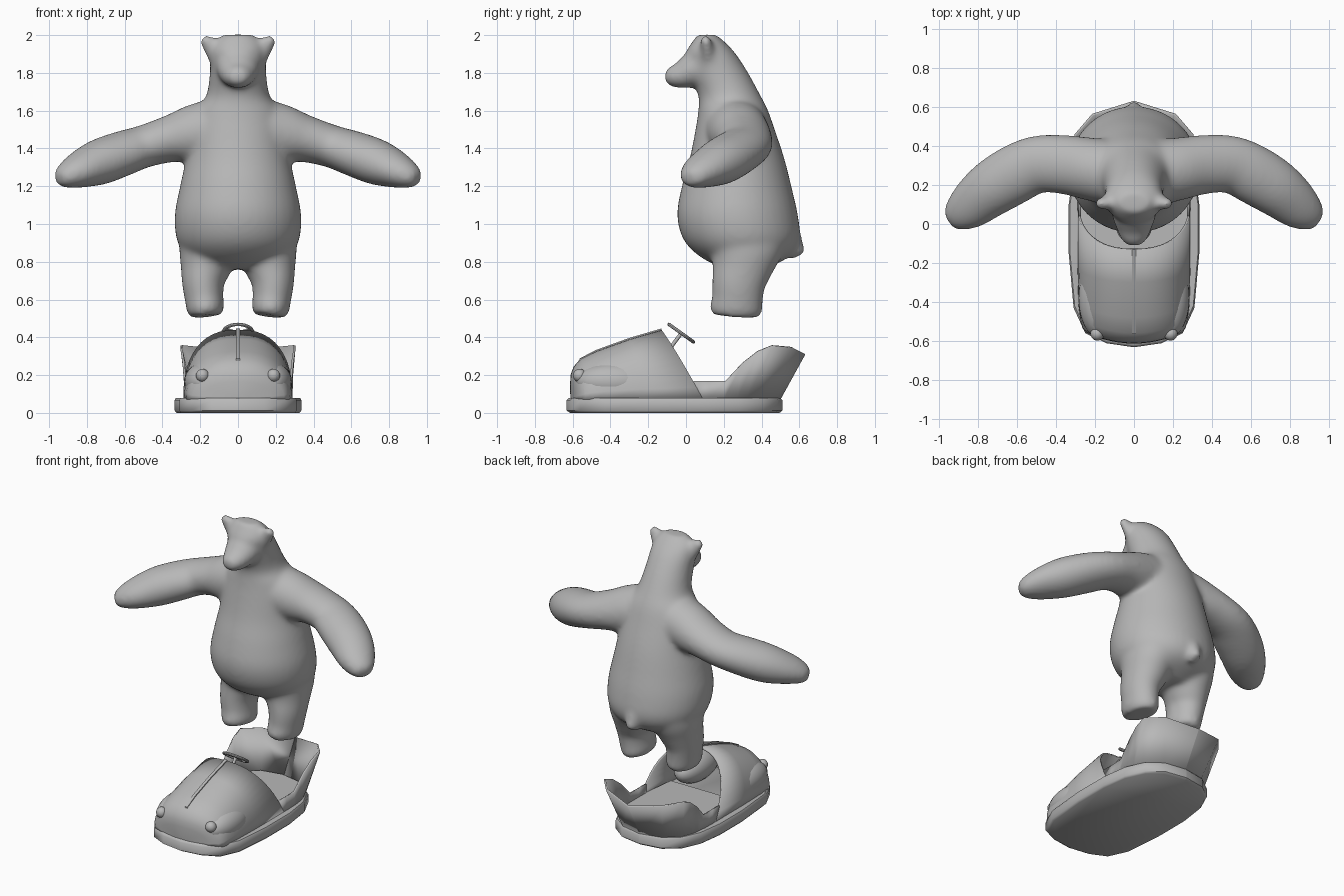
import bpy, bmesh, math
from mathutils import Vector, Matrix

cube = bpy.data.objects.get("Cube")
if cube:
    bpy.data.objects.remove(cube)

grey = bpy.data.materials.new("plain grey")
grey.use_nodes = True
COLOUR = (0.48, 0.48, 0.48, 1)
grey.diffuse_color = COLOUR
grey.node_tree.nodes["Principled BSDF"].inputs["Base Color"].default_value = COLOUR


def finish(bm, name, angle=40):
    bmesh.ops.recalc_face_normals(bm, faces=bm.faces)
    mesh = bpy.data.meshes.new(name)
    bm.to_mesh(mesh)
    bm.free()
    obj = bpy.data.objects.new(name, mesh)
    bpy.context.collection.objects.link(obj)
    mesh.materials.append(grey)
    bpy.ops.object.select_all(action='DESELECT')
    obj.select_set(True)
    bpy.context.view_layer.objects.active = obj
    bpy.ops.object.shade_smooth_by_angle(angle=math.radians(angle))
    return obj


def skin(bm, rings, closed=True, caps=(True, True)):
    """Bridge successive rings of points with quads."""
    rows = [[bm.verts.new(p) for p in ring] for ring in rings]
    n = len(rows[0])
    for a, b in zip(rows, rows[1:]):
        for i in range(n if closed else n - 1):
            j = (i + 1) % n
            bm.faces.new((a[i], a[j], b[j], b[i]))
    for row, cap in ((rows[0], caps[0]), (rows[-1], caps[1])):
        if cap:
            bm.faces.new(row)


def spline(rows, steps=4):
    """Interpolate rows of numbers smoothly."""
    out = []
    for i in range(len(rows) - 1):
        window = [rows[max(i - 1, 0)], rows[i], rows[i + 1], rows[min(i + 2, len(rows) - 1)]]
        for k in range(steps):
            t = k / steps
            out.append([b + t * (c - a + t * (2 * a - 5 * b + 4 * c - d
                        + t * (3 * b - 3 * c + d - a))) / 2 for a, b, c, d in zip(*window)])
    return out + [list(rows[-1])]


def limb(bm, sections, up, n=28, flip=1):
    """Loft ellipses (x, y, z, side radius, up radius) along a path."""
    rows = spline(sections)
    pts = [Vector((flip * r[0], r[1], r[2])) for r in rows]
    rings = []
    for i, row in enumerate(rows):
        t = (pts[min(i + 1, len(pts) - 1)] - pts[max(i - 1, 0)]).normalized()
        side = t.cross(Vector(up)).normalized()
        top = side.cross(t)
        rings.append([pts[i] + side * row[3] * math.cos(k * math.tau / n)
                      + top * row[4] * math.sin(k * math.tau / n) for k in range(n)])
    skin(bm, rings)


def ball(bm, centre, radii):
    m = Matrix.Translation(centre) @ Matrix.Diagonal((*radii, 1))
    bmesh.ops.create_uvsphere(bm, u_segments=24, v_segments=14, radius=1, matrix=m)


def mirrored(half):
    """Complete a half outline across x = 0."""
    return half + [(-p[0], *p[1:]) for p in reversed(half)]


# Bear torso and head: height, front y, back y, half width
bear = bmesh.new()
torso = [(.76, .2, .42, .16), (.83, .07, .55, .27), (.92, -.015, .602, .325),
         (1.05, -.047, .592, .335), (1.2, -.022, .558, .307), (1.35, .02, .52, .275),
         (1.5, .05, .47, .255), (1.6, .065, .435, .225), (1.68, .065, .395, .168),
         (1.8, .02, .33, .15), (1.9, -.002, .265, .147), (1.96, .03, .21, .13),
         (2.002, .06, .16, .08)]
skin(bear, [[(w * math.cos(k * math.tau / 40),
              (f + b) / 2 + (b - f) / 2 * math.sin(k * math.tau / 40), z)
             for k in range(40)] for z, f, b, w in spline(torso)])

# Muzzle and tail
limb(bear, [(0, .14, 1.85, .13, .11), (0, .05, 1.82, .115, .1), (0, -.02, 1.79, .092, .075),
            (0, -.08, 1.78, .066, .054), (0, -.112, 1.778, .035, .03)], (0, 0, 1))
limb(bear, [(0, .47, 1, .12, .12), (0, .55, .91, .07, .065),
            (0, .597, .83, .04, .035)], (1, 0, 0))

for s in (1, -1):
    # Arms
    limb(bear, [(.1, .26, 1.5, .17, .17), (.24, .285, 1.475, .16, .155),
                (.36, .305, 1.45, .152, .125), (.5, .305, 1.41, .148, .113),
                (.62, .25, 1.37, .152, .12), (.74, .175, 1.325, .143, .12),
                (.85, .085, 1.28, .118, .092), (.92, .035, 1.25, .08, .062),
                (.95, .015, 1.24, .045, .035)], (0, 0, 1), flip=s)
    # Legs
    limb(bear, [(.15, .32, 1, .14, .23), (.158, .315, .87, .153, .2),
                (.17, .3, .78, .138, .165), (.185, .28, .69, .113, .143),
                (.179, .272, .6, .102, .135), (.172, .265, .55, .1, .14),
                (.168, .262, .513, .085, .125)], (0, 1, 0), flip=s)
    # Ears
    limb(bear, [(.08, .12, 1.87, .05, .07), (.145, .11, 1.945, .035, .05),
                (.19, .1, 1.985, .024, .025)], (1, 0, 0), flip=s)

# Fuse the bear into one soft skin
body = finish(bear, "bear", 180)
fuse = body.modifiers.new("fuse", 'REMESH')
fuse.mode = 'VOXEL'
fuse.voxel_size = .013
fuse.use_smooth_shade = True
soften = body.modifiers.new("soften", 'SMOOTH')
soften.factor = .5
soften.iterations = 22

# Bumper ring with solid underside
half = [(.001, -.632), (.14, -.612), (.25, -.56), (.31, -.43), (.335, -.15),
        (.335, .1), (.31, .28), (.25, .41), (.15, .485), (.001, .51)]
bm = bmesh.new()
skin(bm, [[(x * k, y * k, z) for x, y in mirrored(half)]
          for z, k in ((.0, .97), (.012, 1), (.068, 1), (.08, .98))])
finish(bm, "bumper", 50)

# Hood: top y, backward lean of lower edge, plan curve, half width, top z
bm = bmesh.new()
rings = []
for y, lean, curve, w, top in ((-.613, 0, .07, .06, .1), (-.613, 0, .07, .18, .165),
                               (-.61, 0, .07, .245, .205), (-.595, 0, .07, .265, .245),
                               (-.56, 0, .07, .275, .285), (-.48, 0, .06, .285, .325),
                               (-.3, .05, .03, .29, .39), (-.13, .2, .02, .29, .44)):
    ring = []
    for k in range(25):
        c, sn = math.cos(k * math.pi / 24), math.sin(k * math.pi / 24)
        x = w * math.copysign(abs(c) ** .8, c)
        h = max(sn, 0) ** .85
        ring.append((x, y + lean * (1 - h) + curve * (x / .28) ** 2, .07 + (top - .07) * h))
    rings.append(ring)
skin(bm, rings, closed=False, caps=(True, False))
hood = finish(bm, "hood", 50)
hood.modifiers.new("thickness", 'SOLIDIFY').thickness = .012

# Seat tub: rim points and matching base points
rim = [(.284, .04, .17), (.285, .12, .168), (.286, .21, .17), (.294, .3, .265),
       (.303, .38, .325), (.305, .46, .355), (.215, .565, .345), (.001, .632, .31)]
base = [(.288, .04, .07), (.29, .12, .07), (.288, .2, .07), (.28, .27, .07),
        (.27, .32, .07), (.245, .38, .07), (.15, .47, .07), (.001, .5, .07)]
bm = bmesh.new()
skin(bm, [mirrored(base), mirrored(rim)], closed=False, caps=(False, False))
tub = finish(bm, "seat_tub", 25)
tub.modifiers.new("thickness", 'SOLIDIFY').thickness = .012

# Cockpit floor
bm = bmesh.new()
skin(bm, [[(x * .97, y * .97, z) for x, y, _ in mirrored([(.26, -.2, 0)] + base)]
          for z in (.07, .11)])
finish(bm, "cockpit_floor")

# Hood trim strip
bm = bmesh.new()
skin(bm, [[(-.01, y, z - .02), (-.01, y, z + .007), (.01, y, z + .007), (.01, y, z - .02)]
          for y, z in ((-.565, .28), (-.48, .325), (-.3, .39), (-.13, .44))])
finish(bm, "hood_trim")

# Front fenders and headlights
for s, side in ((1, "left"), (-1, "right")):
    bm = bmesh.new()
    ball(bm, (s * .185, -.38, .165), (.1, .2, .1))
    finish(bm, side + "_fender", 180)
    bm = bmesh.new()
    ball(bm, (s * .188, -.563, .198), (.035, .035, .035))
    finish(bm, side + "_headlight", 180)

# Steering wheel, spokes and column
tilt = Vector((0, .58, .81)).to_track_quat('Z', 'Y').to_matrix().to_4x4()
place = Matrix.Translation((0, -.025, .422)) @ tilt
bm = bmesh.new()
skin(bm, [[place @ Vector(((.08 + .009 * math.cos(v)) * math.cos(u),
                           (.08 + .009 * math.cos(v)) * math.sin(u), .009 * math.sin(v)))
           for v in [j * math.tau / 8 for j in range(8)]]
          for u in [i * math.tau / 28 for i in range(29)]], caps=(False, False))
bmesh.ops.remove_doubles(bm, verts=bm.verts, dist=.0005)
for i in range(3):
    spoke = place @ Matrix.Rotation(i * math.tau / 3 - math.pi / 2, 4, 'Z')
    bmesh.ops.create_cube(bm, size=1, matrix=spoke @ Matrix.Translation((.04, 0, 0))
                          @ Matrix.Diagonal((.08, .018, .008, 1)))
limb(bm, [(0, -.025, .422, .01, .01), (0, -.1, .32, .01, .01)], (1, 0, 0), 10)
finish(bm, "steering_wheel")
